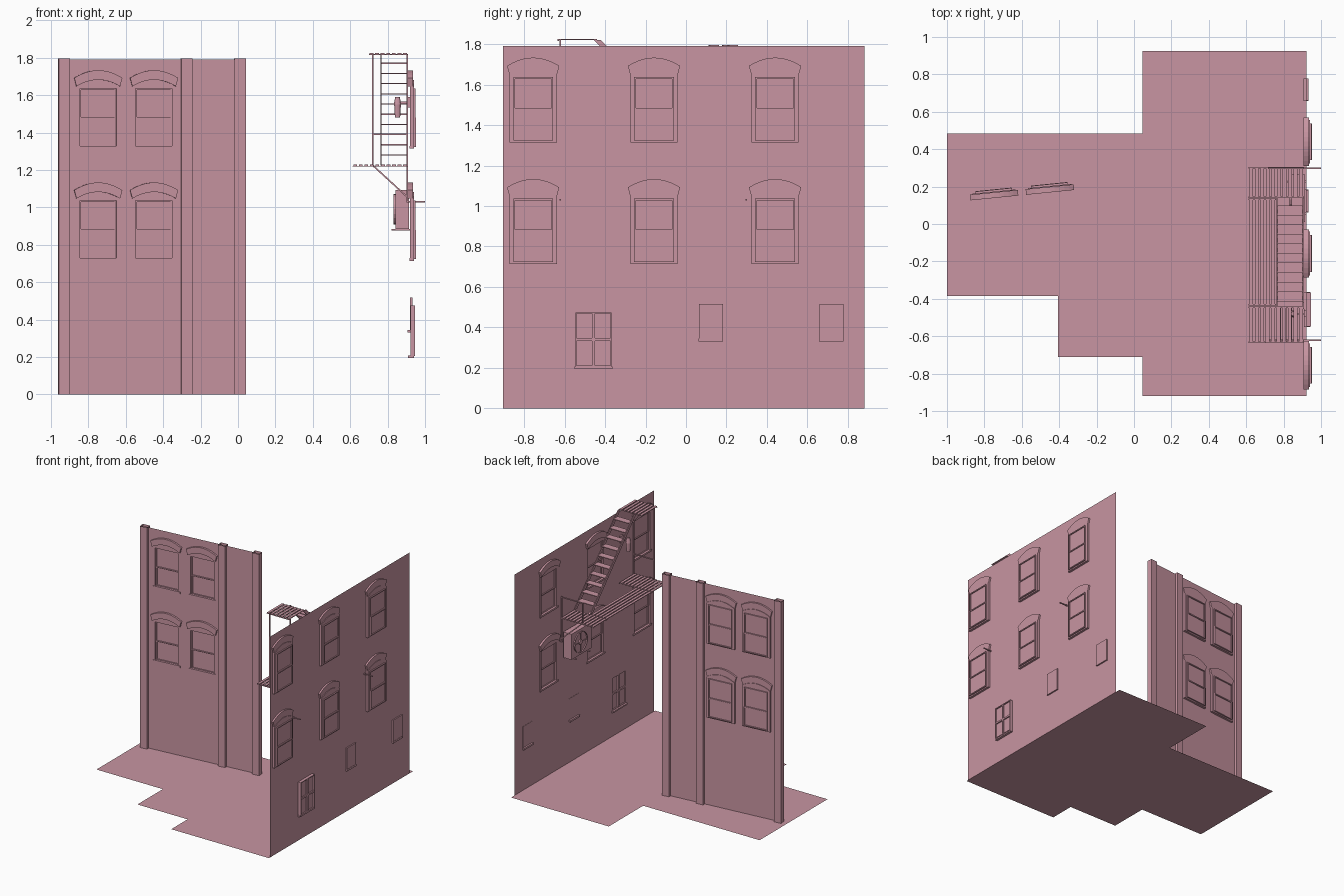
import bpy, bmesh
from math import pi, atan
from mathutils import Matrix, Vector

if "Cube" in bpy.data.objects:
    bpy.data.objects.remove(bpy.data.objects["Cube"])

mat = bpy.data.materials.new("dusty_pink")
mat.diffuse_color = (0.58, 0.30, 0.36, 1)
mat.use_nodes = True
mat.node_tree.nodes["Principled BSDF"].inputs["Base Color"].default_value = mat.diffuse_color
WORLD = Matrix.Identity(4)
# wall frames: local x runs along the wall, local y goes into the building
FRONT = Matrix.Translation((0, 0.23, 0)) @ Matrix.Rotation(atan(0.1), 4, 'Z')
SIDE = Matrix.Translation((0.922, 0, 0)) @ Matrix.Rotation(-pi / 2, 4, 'Z')


def finish(bm, name, m=WORLD, recalc=True):
    if recalc:
        bmesh.ops.recalc_face_normals(bm, faces=bm.faces)
    me = bpy.data.meshes.new(name)
    bm.to_mesh(me)
    bm.free()
    me.materials.append(mat)
    ob = bpy.data.objects.new(name, me)
    bpy.context.collection.objects.link(ob)
    ob.matrix_world = m
    return ob


def box(bm, x0, x1, y0, y1, z0, z1):
    s = Matrix.Diagonal((x1 - x0, y1 - y0, z1 - z0, 1))
    c = Matrix.Translation(((x0 + x1) / 2, (y0 + y1) / 2, (z0 + z1) / 2))
    bmesh.ops.create_cube(bm, size=1, matrix=c @ s)


def prism(bm, pts, vec):
    f = bm.faces.new([bm.verts.new(p) for p in pts])
    r = bmesh.ops.extrude_face_region(bm, geom=[f], use_keep_orig=True)
    bmesh.ops.translate(bm, vec=vec, verts=[g for g in r['geom'] if isinstance(g, bmesh.types.BMVert)])


def bar(bm, a, b, r=0.004):
    a, b = Vector(a), Vector(b)
    q = (b - a).to_track_quat('Z', 'Y').to_matrix().to_4x4()
    m = Matrix.Translation((a + b) / 2) @ q @ Matrix.Diagonal((2 * r, 2 * r, (b - a).length, 1))
    bmesh.ops.create_cube(bm, size=1, matrix=m)


def cylinder(bm, r1, r2, depth, m, seg=16, caps=True):
    bmesh.ops.create_cone(bm, cap_ends=caps, segments=seg, radius1=r1, radius2=r2, depth=depth, matrix=m)


def arc(cx, half, z, rise, n=10):
    ts = [2 * i / n - 1 for i in range(n + 1)]
    return [(cx + half * t, z + rise * (1 - t * t)) for t in ts]


def wall(name, m, x0, x1, top, holes):
    # thin sheet with window openings
    bm = bmesh.new()
    for loop in [[(x0, 0), (x1, 0), (x1, top), (x0, top)]] + holes:
        vs = [bm.verts.new((x, 0, z)) for x, z in loop]
        for i, v in enumerate(vs):
            bm.edges.new((vs[i - 1], v))
    bmesh.ops.triangle_fill(bm, use_beauty=True, edges=bm.edges[:], normal=(0, -1, 0))
    bmesh.ops.dissolve_limit(bm, angle_limit=0.01, verts=bm.verts[:], edges=bm.edges[:])
    finish(bm, name, m, False)


def arched_hole(cx, z):
    return [(cx + 0.117, z), (cx - 0.117, z)] + arc(cx, 0.117, z + 0.327, 0.035)


def rect_hole(cx, half, z0, z1):
    return [(cx - half, z0), (cx + half, z0), (cx + half, z1), (cx - half, z1)]


def sash(bm, x0, x1, z0, z1, y0, y1, w):
    box(bm, x0, x0 + w, y0, y1, z0, z1)
    box(bm, x1 - w, x1, y0, y1, z0, z1)
    box(bm, x0 + w, x1 - w, y0, y1, z0, z0 + w)
    box(bm, x0 + w, x1 - w, y0, y1, z1 - w, z1)
    y = (y0 + y1) / 2
    box(bm, x0 + w, x1 - w, y - 0.002, y + 0.002, z0 + w, z1 - w)


def arched_window(name, m, cx, z):
    bm = bmesh.new()
    # brick arch
    pts = arc(cx, 0.129, z + 0.372, 0.041) + arc(cx, 0.117, z + 0.327, 0.035)[::-1]
    prism(bm, [(x, -0.016, zz) for x, zz in pts], (0, 0.03, 0))
    # jambs, sill and header panel
    for s in (-1, 1):
        a, b = sorted((cx + s * 0.098, cx + s * 0.117))
        box(bm, a, b, -0.002, 0.018, z, z + 0.316)
    box(bm, cx - 0.117, cx + 0.117, -0.006, 0.018, z - 0.006, z + 0.008)
    pts = [(cx + 0.117, z + 0.316), (cx - 0.117, z + 0.316)] + arc(cx, 0.117, z + 0.327, 0.035)
    prism(bm, [(x, -0.002, zz) for x, zz in pts], (0, 0.02, 0))
    # two sliding sashes
    sash(bm, cx - 0.098, cx + 0.098, z + 0.155, z + 0.316, 0.008, 0.028, 0.008)
    sash(bm, cx - 0.098, cx + 0.098, z + 0.004, z + 0.160, 0.012, 0.030, 0.008)
    finish(bm, name, m)


# ground
bm = bmesh.new()
outline = [(-1, -.385), (-.405, -.385), (-.405, -.71), (.045, -.71), (.045, -.92),
           (.922, -.92), (.922, .925), (.045, .925), (.045, .485), (-1, .485)]
bm.faces.new([bm.verts.new((x, y, 0)) for x, y in outline])
finish(bm, "ground", recalc=False)

# walls with their windows
rows = (0.72, 1.32)
front = [(cx, z) for cx in (-0.752, -0.452) for z in rows]
side = [(cx, z) for cx in (0.755, 0.158, -0.44) for z in rows]
small = (-0.123, -0.718)
wall("front_wall", FRONT, -0.96, 0.04, 1.79, [arched_hole(*w) for w in front])
wall("side_wall", SIDE, -0.881, 0.904, 1.79,
     [arched_hole(*w) for w in side] + [rect_hole(0.457, 0.09, 0.2, 0.475)]
     + [rect_hole(c, 0.059, 0.335, 0.517) for c in small])
for w in front:
    arched_window("front_window", FRONT, *w)
for w in side:
    arched_window("side_window", SIDE, *w)

# pilasters, open hollow tubes
for x0 in (-0.965, -0.307, -0.02):
    bm = bmesh.new()
    box(bm, x0, x0 + 0.06, -0.022, 0.022, 0, 1.795)
    bm.normal_update()
    bmesh.ops.delete(bm, geom=[f for f in bm.faces if abs(f.normal.z) > 0.5], context='FACES')
    finish(bm, "pilaster", FRONT)

# four pane window
bm = bmesh.new()
for x0, x1 in ((0.367, 0.457), (0.457, 0.547)):
    for z0, z1 in ((0.205, 0.34), (0.34, 0.475)):
        sash(bm, x0, x1, z0, z1, 0, 0.024, 0.007)
box(bm, 0.364, 0.55, -0.014, 0.02, 0.195, 0.207)
finish(bm, "four_pane_window", SIDE)

# small blind windows with sills
for c in small:
    bm = bmesh.new()
    box(bm, c - 0.059, c + 0.059, -0.002, 0.010, 0.345, 0.517)
    box(bm, c - 0.061, c + 0.061, -0.015, 0.012, 0.33, 0.345)
    finish(bm, "small_window", SIDE)


# fire escape gratings
def grating(name, x0, x1, y0, y1, z, n):
    bm = bmesh.new()
    step = (x1 - x0) / n
    for i in range(n):
        x = x0 + step * i
        box(bm, x + step * 0.12, x + step * 0.82, y0, y1, z - 0.003, z + 0.003)
    for y in (y0, y1 - 0.008):
        box(bm, x0, x1, y, y + 0.008, z - 0.007, z - 0.003)
    finish(bm, name)


grating("lower_landing_front", 0.613, 0.908, -0.635, -0.44, 1.225, 10)
grating("lower_landing_walkway", 0.613, 0.76, -0.435, 0.135, 1.225, 5)
grating("lower_landing_back", 0.613, 0.908, 0.14, 0.305, 1.225, 10)
grating("upper_landing", 0.70, 0.908, -0.635, -0.44, 1.822, 7)

# fire escape stair
bm = bmesh.new()
side_profile = [(0.14, 1.225), (0.105, 1.225), (-0.455, 1.82), (-0.42, 1.82)]
for x in (0.762, 0.902):
    prism(bm, [(x, y, z) for y, z in side_profile], (0.006, 0, 0))
for i in range(10):
    z = 1.28 + i * 0.0545
    y = 0.123 - (z - 1.225) * 0.935
    box(bm, 0.768, 0.902, y - 0.027, y + 0.027, z - 0.003, z + 0.003)
finish(bm, "fire_escape_stair")

# posts and wall brackets
bm = bmesh.new()
for y, top in ((-0.622, 1.82), (0.297, 1.395)):
    bar(bm, (0.72, y, 1.225), (0.72, y, top))
    bar(bm, (0.905, y, 1.03), (0.905, y, top))
    bar(bm, (0.716, y, 1.39), (0.909, y, 1.39))
    bar(bm, (0.72, y, 1.225), (0.905, y, 1.055))
    bar(bm, (0.90, y, 1.03), (1.0, y, 1.03))
finish(bm, "fire_escape_supports")

# air conditioner with round fan
TURN = Matrix.Rotation(pi / 2, 4, 'Y')
bm = bmesh.new()
box(bm, 0.842, 0.915, 0.01, 0.265, 0.885, 1.092)
for y in (0.05, 0.22):
    box(bm, 0.822, 0.922, y, y + 0.012, 0.877, 0.885)
hub = Matrix.Translation((0.838, 0.155, 0.99)) @ TURN
cylinder(bm, 0.082, 0.082, 0.012, hub, 20, False)
cylinder(bm, 0.02, 0.02, 0.012, hub, 12)
for dy, dz in ((0.078, 0), (0, 0.078)):
    bar(bm, (0.836, 0.155 - dy, 0.99 - dz), (0.836, 0.155 + dy, 0.99 + dz), 0.002)
finish(bm, "air_conditioner")

# wall lamp
bm = bmesh.new()
cylinder(bm, 0.014, 0.018, 0.07, Matrix.Translation((0.853, -0.48, 1.515)), 12)
cylinder(bm, 0.02, 0.012, 0.04, Matrix.Translation((0.853, -0.48, 1.57)), 12)
bar(bm, (0.86, -0.48, 1.56), (0.922, -0.48, 1.56), 0.005)
box(bm, 0.91, 0.922, -0.497, -0.463, 1.535, 1.59)
finish(bm, "wall_lamp")
